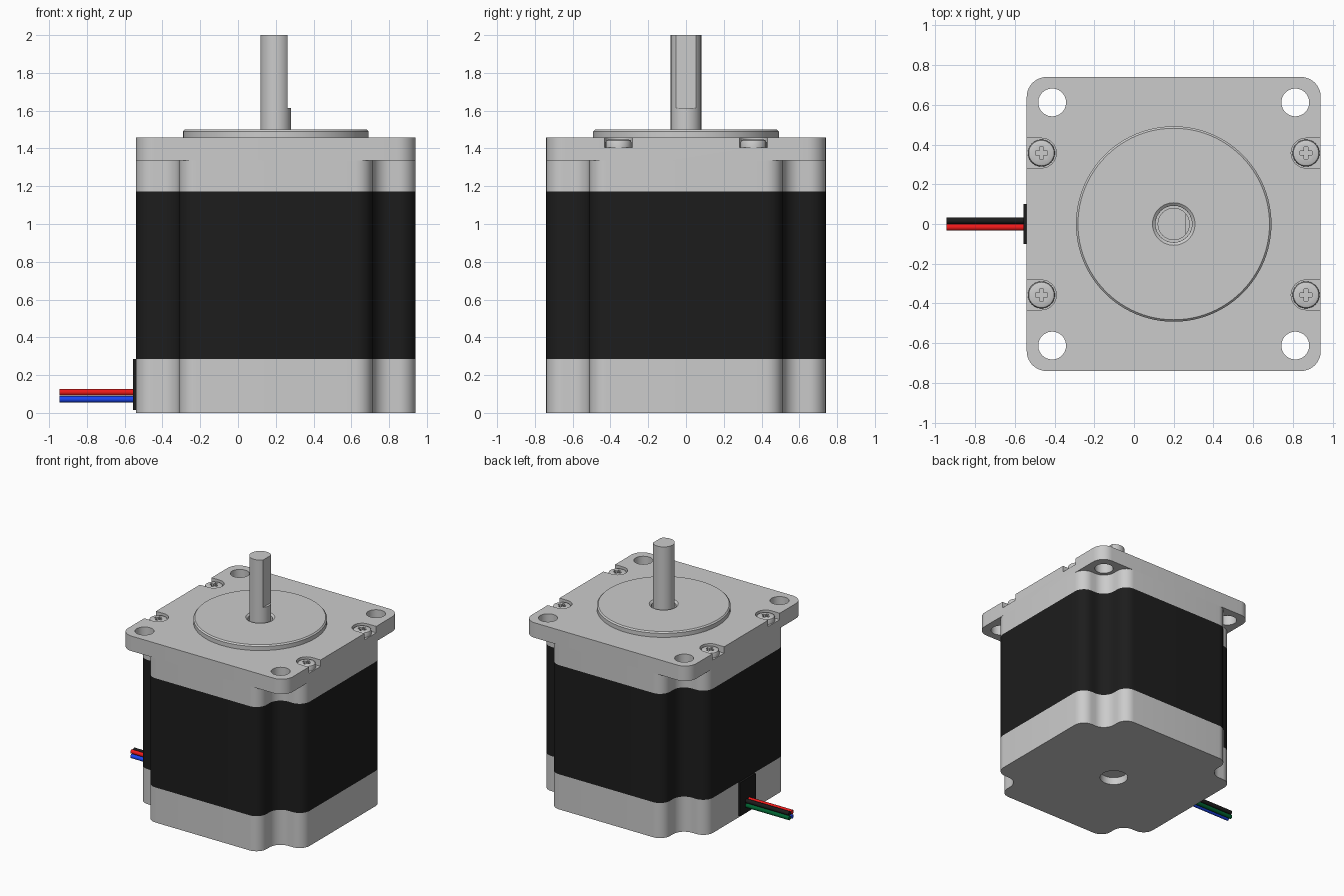
import bpy, bmesh, math
from mathutils import Vector

if "Cube" in bpy.data.objects:
    bpy.data.objects.remove(bpy.data.objects["Cube"])

CX = 0.2      # motor axis in x
HALF = 0.74   # half width of the square body


def material(name, rgb):
    m = bpy.data.materials.new(name)
    m.diffuse_color = (*rgb, 1)
    m.use_nodes = True
    m.node_tree.nodes["Principled BSDF"].inputs["Base Color"].default_value = m.diffuse_color
    return m


def finish(name, bm, mat=None):
    bmesh.ops.recalc_face_normals(bm, faces=bm.faces)
    me = bpy.data.meshes.new(name)
    bm.to_mesh(me)
    bm.free()
    ob = bpy.data.objects.new(name, me)
    bpy.context.collection.objects.link(ob)
    if mat:
        me.materials.append(mat)
    return ob


def circle(r, x=0, y=0, n=48):
    return [(x + r * math.cos(2 * math.pi * i / n), y + r * math.sin(2 * math.pi * i / n))
            for i in range(n)]


def rounded(corners, seg=10):
    """Outline with each right-angle corner (x, y, radius) replaced by an arc."""
    out = []
    for i, (x, y, r) in enumerate(corners):
        p = Vector((x, y))
        a = (Vector(corners[i - 1][:2]) - p).normalized()
        b = (Vector(corners[(i + 1) % len(corners)][:2]) - p).normalized()
        c = p + r * (a + b)
        for k in range(seg + 1):
            t = k / seg * math.pi / 2
            out.append(tuple(c - r * (b * math.cos(t) + a * math.sin(t))))
    return out


def four_way(quadrant):
    """Repeat corner points around the axis in quarter turns."""
    pts, q = [], quadrant
    for _ in range(4):
        pts += q
        q = [(-y, x, r) for x, y, r in q]
    return pts


def prism(name, outlines, z0, z1, mat=None, top=0, bottom=0):
    """Extrude outlines (relative to the motor axis), bevelling the cap rims."""
    bm = bmesh.new()
    for pts in outlines:
        lo = [bm.verts.new((CX + x, y, z0)) for x, y in pts]
        hi = [bm.verts.new((CX + x, y, z1)) for x, y in pts]
        caps = ((bm.faces.new(lo), bottom), (bm.faces.new(hi), top))
        for i in range(len(pts)):
            bm.faces.new((lo[i - 1], lo[i], hi[i], hi[i - 1]))
        rims = [(list(f.edges), w) for f, w in caps]
        for edges, w in rims:
            if w:
                bmesh.ops.bevel(bm, geom=edges, offset=w, segments=2,
                                profile=0.5, affect='EDGES')
    return finish(name, bm, mat)


def cut(ob, cutter):
    cutter.hide_render = True
    mod = ob.modifiers.new("cut", 'BOOLEAN')
    mod.operation, mod.solver, mod.object = 'DIFFERENCE', 'EXACT', cutter
    bpy.context.view_layer.objects.active = ob
    bpy.ops.object.modifier_apply(modifier=mod.name)
    bpy.data.objects.remove(cutter)


black = material("black", (0.012, 0.012, 0.012))
red = material("red", (0.85, 0.01, 0.01))
blue = material("blue", (0.01, 0.06, 0.9))
green = material("green", (0.0, 0.12, 0.03))

# Body stack: square with a filleted notch in every corner
N = 0.512
body = rounded(four_way([(HALF, N, 0.09), (N, N, 0.1), (N, HALF, 0.09)]))
base = prism("rear_housing", [body], 0, 0.285, bottom=0.012)
cut(base, prism("rear_hole_cutter", [circle(0.105)], -0.1, 0.06))
prism("stator_stack", [body], 0.285, 1.172, black)
prism("front_housing", [body], 1.172, 1.335)

# Mounting flange with corner holes and edge slots for the screws
flange = prism("mounting_flange", [rounded(four_way([(HALF, HALF, 0.1)]))],
               1.335, 1.457, top=0.012)
sides = [(sx, sy) for sx in (-1, 1) for sy in (-1, 1)]
cut(flange, prism("bolt_hole_cutter",
                  [circle(0.07, 0.612 * sx, 0.612 * sy) for sx, sy in sides], 1.2, 1.6))
cut(flange, prism("shaft_hole_cutter", [circle(0.092)], 1.39, 1.6))
SX, SY = 0.666, 0.357
slots = []
for sx, sy in sides:
    arc = [(sx * (SX - 0.075 * math.cos(a)), sy * SY + 0.075 * math.sin(a))
           for a in (math.pi * (i / 16 - 0.5) for i in range(17))]
    slots.append(arc + [(sx * 0.9, sy * SY + 0.075), (sx * 0.9, sy * SY - 0.075)])
cut(flange, prism("slot_cutter", slots, 1.405, 1.6))

# Cross-head screws
for i, (sx, sy) in enumerate(sides):
    x, y = sx * SX, sy * SY
    screw = prism(f"screw_{i + 1}", [circle(0.068, x, y, 32)], 1.40, 1.447, top=0.014)
    w, l = 0.010, 0.031
    q = [(l, -w), (l, w), (w, w)]
    cross = []
    for _ in range(4):
        cross += [(x + u, y + v) for u, v in q]
        q = [(-v, u) for u, v in q]
    cut(screw, prism("cross_cutter", [cross], 1.422, 1.5))

# Round centring boss, a turned ring
bm = bmesh.new()
profile = [(0.092, 1.45), (0.092, 1.488), (0.107, 1.5), (0.482, 1.5),
           (0.492, 1.49), (0.492, 1.45)]
rings = [[bm.verts.new((CX + x, y, z)) for x, y in circle(r, n=96)] for r, z in profile]
for j, b in enumerate(rings):
    a = rings[j - 1]
    for i in range(96):
        bm.faces.new((a[i - 1], a[i], b[i], b[i - 1]))
finish("centring_boss", bm)

# Output shaft with a flat facing +x
shaft = prism("shaft", [circle(0.081)], 1.36, 2.0, top=0.012)
cut(shaft, prism("flat_cutter", [[(0.062, -0.2), (0.2, -0.2), (0.2, 0.2), (0.062, 0.2)]],
                 1.615, 2.1))

# Cable outlet plate and four wires on the -x side
prism("cable_outlet", [[(-0.757, -0.1), (-0.72, -0.1), (-0.72, 0.1), (-0.757, 0.1)]],
      0.015, 0.286, black)
for name, mat, y, z in (("red", red, -0.017, 0.109), ("blue", blue, -0.017, 0.072),
                        ("black", black, 0.017, 0.109), ("green", green, 0.017, 0.072)):
    bpy.ops.mesh.primitive_cylinder_add(vertices=20, radius=0.0165, depth=0.405,
                                        location=(-0.7425, y, z),
                                        rotation=(0, math.pi / 2, 0))
    wire = bpy.context.object
    wire.name = name + "_wire"
    wire.data.materials.append(mat)

# Smooth the rounded surfaces, keep hard edges
bpy.ops.object.select_all(action='SELECT')
bpy.ops.object.shade_smooth_by_angle(angle=math.radians(30))
